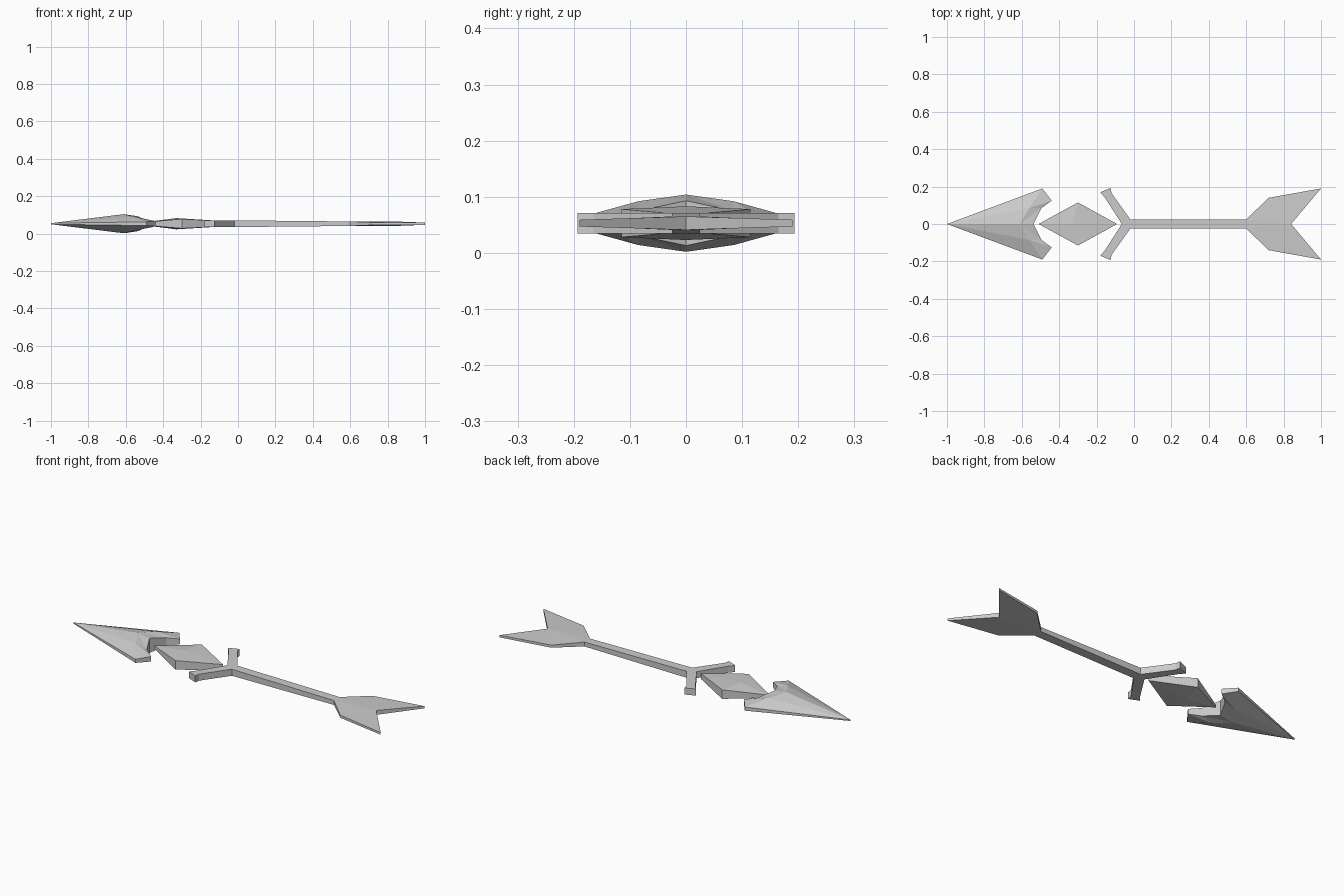
import bpy, bmesh

if "Cube" in bpy.data.objects:
    bpy.data.objects.remove(bpy.data.objects["Cube"])

ZC = 0.053  # height of the arrow's middle plane


def bevelled_plate(name, pts, faces):
    """pts: (x, y, half thickness) for the +y half; faces index the upper skin.
    Mirrors across y, then across the middle plane, and walls the rim."""
    bm = bmesh.new()
    for side in (1, -1):
        for level in (1, -1):
            v = [bm.verts.new((x, side * y, ZC + level * h)) for x, y, h in pts]
            for f in faces:
                bm.faces.new([v[i] for i in f])
            # rim walls: edges used by one face only, away from the centre line
            if level == 1:
                upper = v
        edges = [(f[i], f[(i + 1) % len(f)]) for f in faces for i in range(len(f))]
        for a, b in edges:
            once = edges.count((a, b)) + edges.count((b, a)) == 1
            if once and not (pts[a][1] == 0 and pts[b][1] == 0):
                bm.faces.new((upper[a], upper[b], v[b], v[a]))
    bmesh.ops.remove_doubles(bm, verts=bm.verts, dist=0.0005)
    bmesh.ops.recalc_face_normals(bm, faces=bm.faces)
    mesh = bpy.data.meshes.new(name)
    bm.to_mesh(mesh)
    bm.free()
    obj = bpy.data.objects.new(name, mesh)
    bpy.context.collection.objects.link(obj)
    return obj


# Ridged, barbed point
bevelled_plate("arrow_head", [
    (-1.0, 0, 0.003), (-0.61, 0, 0.051), (-0.56, 0.085, 0.039),
    (-0.49, 0.19, 0.010), (-0.44, 0.125, 0.014),
    (-0.495, 0.085, 0.022), (-0.537, 0, 0.040)],
    [(0, 1, 2), (0, 2, 3), (2, 5, 4), (2, 4, 3), (1, 6, 5), (1, 5, 2)])

# Floating diamond
bevelled_plate("diamond", [
    (-0.51, 0, 0.007), (-0.33, 0, 0.030),
    (-0.09, 0, 0.015), (-0.30, 0.115, 0.025)],
    [(0, 1, 3), (1, 2, 3)])

# Forked shaft with flared prong ends, running into the swallow tail
bevelled_plate("forked_shaft_and_tail", [
    (-0.065, 0, 0.018), (-0.02, 0, 0.018), (-0.02, 0.025, 0.018),
    (-0.155, 0.14, 0.018), (-0.12, 0.165, 0.018),
    (-0.18, 0.17, 0.018), (-0.125, 0.193, 0.018),
    (0.60, 0, 0.012), (0.60, 0.025, 0.012),
    (0.72, 0.14, 0.007), (1.0, 0.19, 0.006), (0.84, 0, 0.012)],
    [(0, 1, 2), (0, 2, 4, 3), (3, 4, 6, 5), (1, 7, 8, 2),
     (7, 11, 8), (8, 11, 9), (9, 11, 10)])
